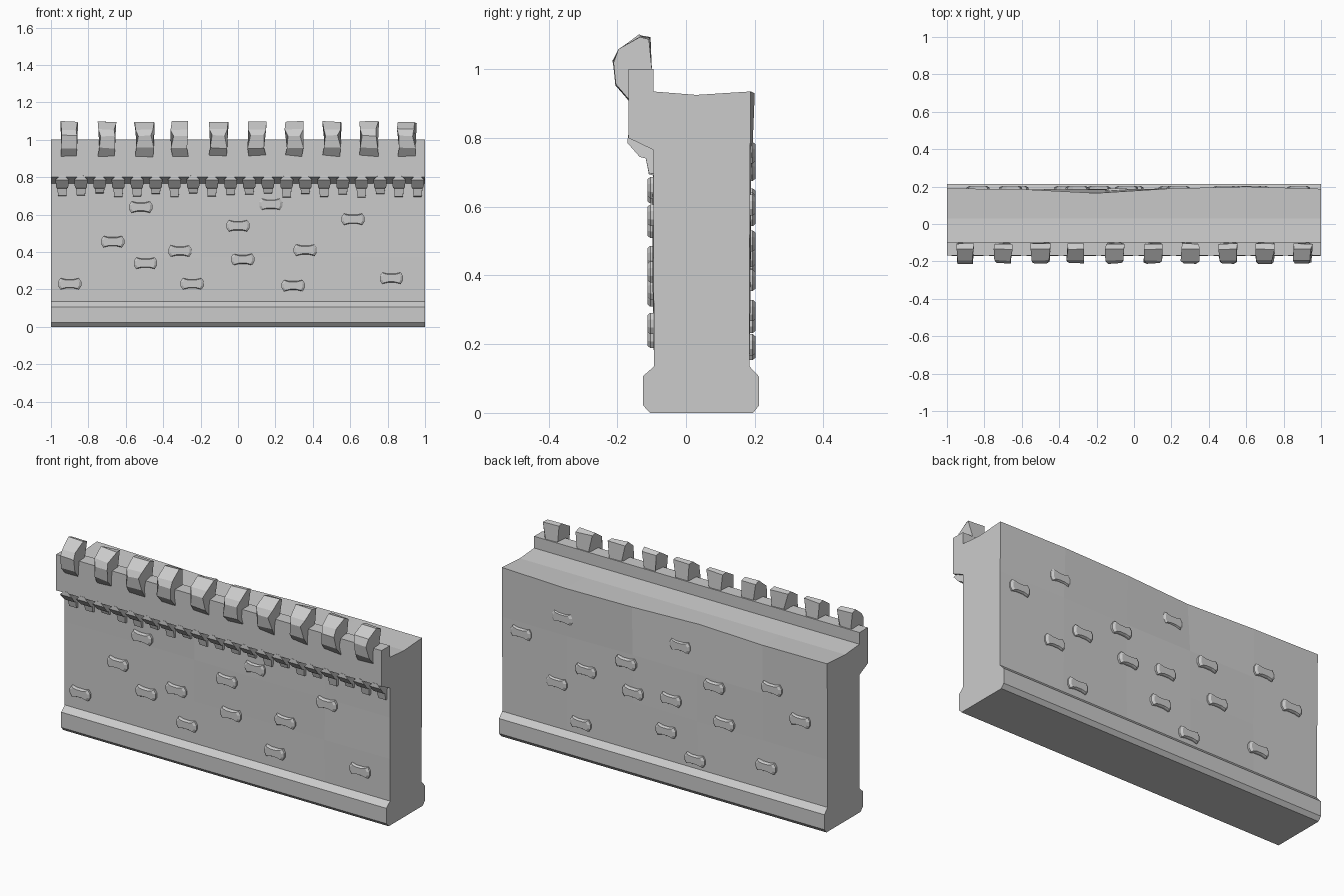
import bpy, bmesh, random
random.seed(4)


def loft(name, rings):
    """Skin a list of equal-length closed rings and cap both ends."""
    bm = bmesh.new()
    vs = [[bm.verts.new(p) for p in r] for r in rings]
    n = len(rings[0])
    for a, b in zip(vs, vs[1:]):
        for i in range(n):
            j = (i + 1) % n
            bm.faces.new((a[i], a[j], b[j], b[i]))
    bm.faces.new(vs[0])
    bm.faces.new(vs[-1])
    bmesh.ops.recalc_face_normals(bm, faces=bm.faces)
    me = bpy.data.meshes.new(name)
    bm.to_mesh(me)
    bm.free()
    ob = bpy.data.objects.new(name, me)
    bpy.context.collection.objects.link(ob)
    return ob


# Main wall: one cross-section swept along x with slight unevenness
back_top = {-1: .19, -.6: .186, -.2: .165, .2: .19, .6: .2, 1: .188}
rings = []
for x, yt in back_top.items():
    e = 0 if abs(x) == 1 else .005
    w = lambda: random.uniform(-e, e)
    prof = [(-.105, 0), (.195, 0), (.213, .022), (.213, .105), (.185, .135),
            (.185 + w(), .4), (.186 + w(), .66), (yt, .935 - e),
            (.03, .925), (-.095, .935), (-.095, 1), (-.168, 1),
            (-.168, .8), (-.095, .765), (-.095 + w(), .6),
            (-.094 + w(), .37), (-.093, .135), (-.125, .107), (-.125, .022)]
    rings.append([(x, y, z) for y, z in prof])
loft("wall", rings)

# Merlons: waisted stones hooked over the parapet, each slightly uneven
section = [(-.165, .91, .046), (-.203, .955, .044), (-.211, 1.022, .037),
           (-.195, 1.055, .044), (-.135, 1.097, .049), (-.106, 1.09, .049),
           (-.102, 1.0, .037), (-.115, .96, .037)]
for i, x in enumerate([-.905, -.7, -.5, -.31, -.105, .1, .3, .5, .7, .9]):
    j = lambda a: random.uniform(-a, a)
    sides = [[(x + s * w + j(.007), y + j(.003), z + j(.004))
              for y, z, w in section] for s in (-1, 1)]
    loft(f"merlon_{i}", sides)

# Corbels: stepped brackets under the overhanging parapet
bracket = [(-.169, .808, .012), (-.170, .785, .036), (-.135, .745, .032),
           (-.117, .74, .026), (-.108, .705, .022), (-.085, .70, .022),
           (-.085, .808, .024)]
for i in range(20):
    x, d = -.94 + .1 * i, random.uniform(-.012, .012)
    loft(f"corbel_{i}", [[(x + s * w, y, z + (d if z < .74 else 0))
                          for y, z, w in bracket] for s in (-1, 1)])

# Raised bricks: bone-shaped outline with a bevelled face
outline = [(-.062, -.012), (-.05, -.031), (-.022, -.024), (.022, -.024),
           (.05, -.031), (.062, -.012), (.062, .012), (.05, .031),
           (.022, .024), (-.022, .024), (-.05, .031), (-.062, .012)]


def brick(name, x, z, y, d):
    steps = [(1, -.015), (1, .009), (.8, .017)]
    loft(name, [[(x + u * s, y + d * h, z + v * s) for u, v in outline]
                for s, h in steps])


front = [(-.9, .23), (-.67, .455), (-.52, .64), (-.495, .34), (-.31, .405),
         (-.245, .23), (0, .54), (.025, .36), (.175, .655), (.295, .22),
         (.36, .41), (.615, .575), (.82, .26)]
back = [(.88, .605), (.625, .757), (.483, .50), (.66, .386), (.514, .198),
        (.237, .61), (.194, .456), (-.09, .787), (-.04, .479), (-.01, .298),
        (-.305, .622), (-.366, .433), (-.188, .185), (-.66, .706),
        (-.834, .574), (-.625, .263)]
for i, (x, z) in enumerate(front):
    brick(f"front_brick_{i}", x, z, -.095, -1)
for i, (x, z) in enumerate(back):
    brick(f"back_brick_{i}", x, z, .174 if z > .75 and x < 0 else .185, 1)
